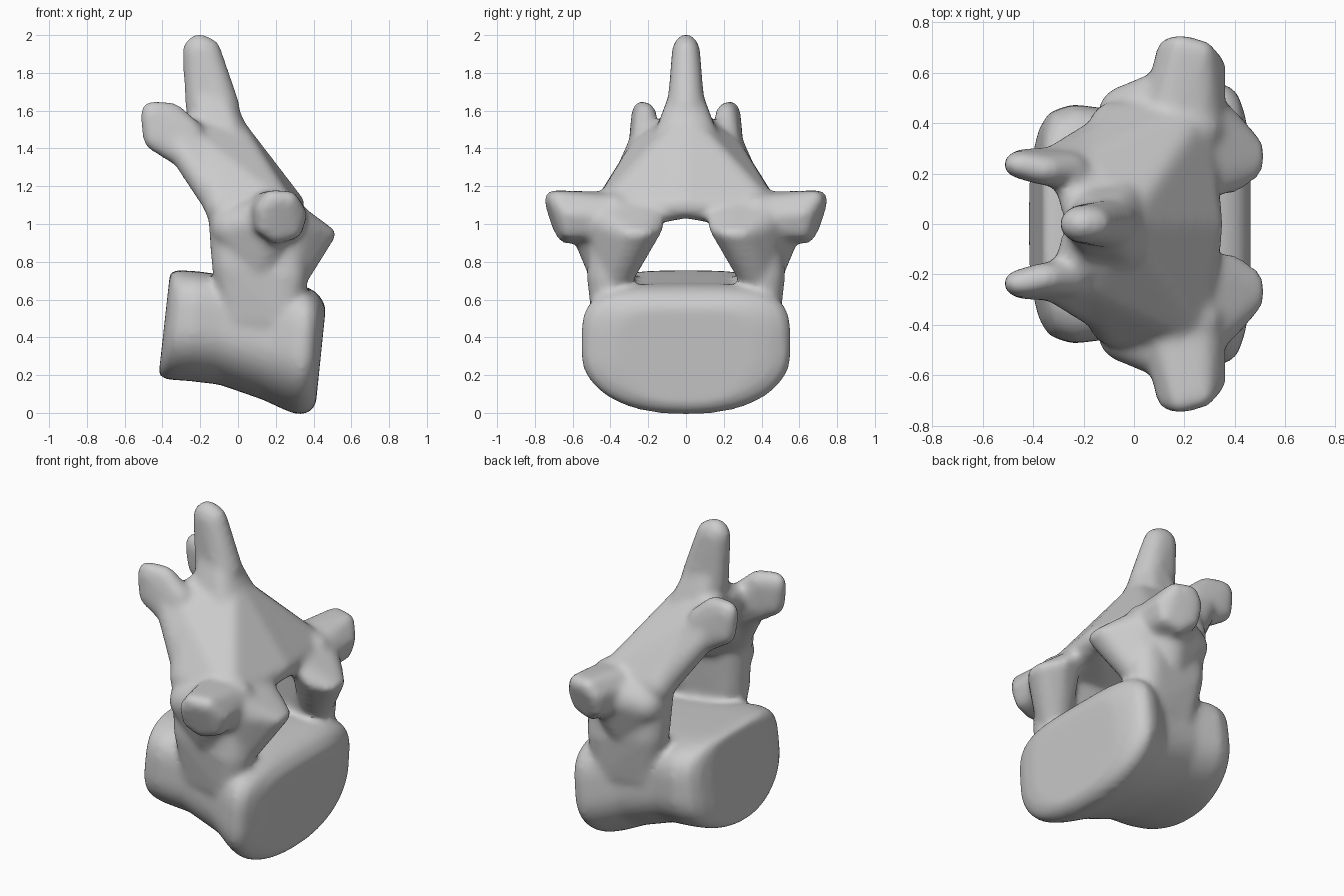
import bpy, bmesh, math
from mathutils import Vector

if "Cube" in bpy.data.objects:
    bpy.data.objects.remove(bpy.data.objects["Cube"])

bone = bpy.data.materials.new("bone_grey")
bone.use_nodes = True
bone.diffuse_color = (0.6, 0.6, 0.6, 1)
bone.node_tree.nodes["Principled BSDF"].inputs["Base Color"].default_value = (0.6, 0.6, 0.6, 1)

bm = bmesh.new()


def add_hull(blobs):
    """Convex skin around ellipsoids given as (centre, radius or radii)."""
    part = bmesh.new()
    for centre, r in blobs:
        radii = Vector(r) if isinstance(r, tuple) else Vector((r, r, r))
        ball = bmesh.ops.create_icosphere(part, subdivisions=3, radius=1)["verts"]
        for v in ball:
            v.co = Vector(centre) + v.co * radii
    points = [v.co.copy() for v in part.verts]
    part.clear()
    for p in points:
        part.verts.new(p)
    out = bmesh.ops.convex_hull(part, input=part.verts[:])
    inner = [g for g in out["geom_interior"] if isinstance(g, bmesh.types.BMVert)]
    bmesh.ops.delete(part, geom=inner, context="VERTS")
    bmesh.ops.recalc_face_normals(part, faces=part.faces[:])
    temp = bpy.data.meshes.new("part")
    part.to_mesh(temp)
    part.free()
    bm.from_mesh(temp)
    bpy.data.meshes.remove(temp)


def add_pair(blobs):
    for side in (1, -1):
        add_hull([((c[0], c[1] * side, c[2]), r) for c, r in blobs])


def add_body(sections, sides=48):
    """Loft of D-shaped rings: x at bottom, x at top, half width, low z, high z."""
    rings = []
    for xb, xt, w, lo, hi in sections:
        ring = []
        for i in range(sides):
            a = math.tau * i / sides
            c, s = math.cos(a), math.sin(a)
            p = 0.5 if s > 0 else 0.9
            y = w * math.copysign(abs(c) ** p, c)
            t = 0.5 + 0.5 * math.copysign(abs(s) ** p, s)
            ring.append(bm.verts.new((xb + (xt - xb) * t, y, lo + (hi - lo) * t)))
        rings.append(ring)
    faces = [bm.faces.new(rings[0]), bm.faces.new(rings[-1][::-1])]
    for a, b in zip(rings, rings[1:]):
        for i in range(sides):
            j = (i + 1) % sides
            faces.append(bm.faces.new((a[i], b[i], b[j], a[j])))
    bmesh.ops.recalc_face_normals(bm, faces=faces)


# waisted block with rounded rims
add_body([(-0.42, -0.36, 0.29, 0.2, 0.74), (-0.4, -0.345, 0.38, 0.185, 0.755),
          (-0.36, -0.31, 0.445, 0.175, 0.755), (-0.27, -0.22, 0.475, 0.17, 0.75),
          (-0.1, -0.07, 0.455, 0.15, 0.73), (0.13, 0.18, 0.475, 0.07, 0.69),
          (0.26, 0.32, 0.545, 0.01, 0.68), (0.32, 0.38, 0.56, -0.01, 0.66),
          (0.37, 0.425, 0.525, 0.0, 0.63), (0.4, 0.45, 0.45, 0.025, 0.59),
          (0.412, 0.465, 0.36, 0.045, 0.56)])

# pillars at the sides of the opening, flaring into the block
add_pair([((-0.0, 0.39, 0.5), 0.08), ((0.24, 0.4, 0.5), 0.1),
          ((-0.02, 0.395, 0.78), 0.12), ((0.25, 0.405, 0.72), 0.12),
          ((-0.04, 0.38, 1.05), 0.12), ((0.24, 0.38, 1.05), 0.12)])

# sloping roof plates
add_pair([((-0.08, 0.385, 1.09), 0.1), ((0.2, 0.38, 1.07), 0.11), ((0.285, 0, 1.1), 0.07),
          ((0.05, 0.26, 1.235), 0.08), ((-0.05, 0, 1.52), 0.08),
          ((-0.18, 0.215, 1.38), 0.09), ((-0.18, 0, 1.47), 0.08)])

# top fin with a flared root
add_hull([((-0.205, 0, 1.912), (0.09, 0.075, 0.095)), ((-0.17, 0, 1.898), (0.085, 0.075, 0.095)),
          ((-0.2, 0, 1.62), (0.08, 0.08, 0.08)), ((-0.09, 0, 1.62), (0.1, 0.1, 0.1))])
add_hull([((-0.18, 0, 1.7), 0.075), ((-0.12, 0, 1.7), 0.08),
          ((-0.03, 0, 1.44), (0.1, 0.18, 0.1)), ((-0.17, 0, 1.44), (0.09, 0.18, 0.09))])

# side arms with slanted blunt ends
add_pair([((0.14, 0.69, 1.08), 0.05), ((0.18, 0.702, 1.13), 0.05), ((0.27, 0.68, 1.125), 0.05),
          ((0.315, 0.625, 1.05), 0.05), ((0.29, 0.62, 0.97), 0.05), ((0.2, 0.635, 0.945), 0.05),
          ((0.14, 0.66, 0.99), 0.05), ((0.14, 0.4, 1.05), 0.12), ((0.23, 0.4, 1.03), 0.13)])
add_pair([((-0.03, 0.435, 0.98), 0.115), ((0.25, 0.43, 1.0), 0.12), ((0.12, 0.43, 0.8), 0.11),
          ((0.17, 0.5, 1.02), 0.13)])

# pointed front lobes
add_pair([((0.458, 0.265, 0.948), (0.065, 0.1, 0.035)), ((0.4, 0.28, 0.97), (0.06, 0.16, 0.045)),
          ((0.305, 0.25, 1.06), (0.05, 0.15, 0.045)), ((0.28, 0.37, 0.74), 0.1),
          ((0.28, 0.4, 0.99), 0.12)])

# rear lobes with broad oval sides
add_pair([((-0.45, 0.235, 1.575), (0.07, 0.055, 0.08)), ((-0.36, 0.215, 1.575), (0.08, 0.06, 0.07)),
          ((-0.43, 0.24, 1.46), (0.075, 0.06, 0.08)), ((-0.36, 0.235, 1.41), (0.07, 0.065, 0.07)),
          ((-0.26, 0.21, 1.48), (0.08, 0.075, 0.08)), ((-0.22, 0.235, 1.33), 0.075)])
add_pair([((-0.33, 0.225, 1.44), 0.075), ((-0.1, 0.35, 1.12), 0.09), ((-0.16, 0.21, 1.38), 0.09)])

# webs joining the rear lobes to the fin
add_pair([((-0.25, 0.17, 1.47), 0.07), ((-0.2, 0.0, 1.54), 0.07), ((-0.1, 0.12, 1.43), 0.08)])

# fuse everything into one softened skin
raw = bpy.data.meshes.new("vertebra_raw")
bm.to_mesh(raw)
bm.free()
vertebra = bpy.data.objects.new("vertebra", raw)
bpy.context.collection.objects.link(vertebra)
remesh = vertebra.modifiers.new("fuse", "REMESH")
remesh.mode = "VOXEL"
remesh.voxel_size = 0.018
smooth = vertebra.modifiers.new("soften", "SMOOTH")
smooth.factor = 0.5
smooth.iterations = 13
depsgraph = bpy.context.evaluated_depsgraph_get()
skin = bpy.data.meshes.new_from_object(vertebra.evaluated_get(depsgraph))
vertebra.modifiers.clear()
vertebra.data = skin
bpy.data.meshes.remove(raw)
skin.name = "vertebra"

skin.materials.clear()
skin.materials.append(bone)
bpy.context.view_layer.objects.active = vertebra
vertebra.select_set(True)
bpy.ops.object.shade_smooth_by_angle(angle=math.radians(40))
